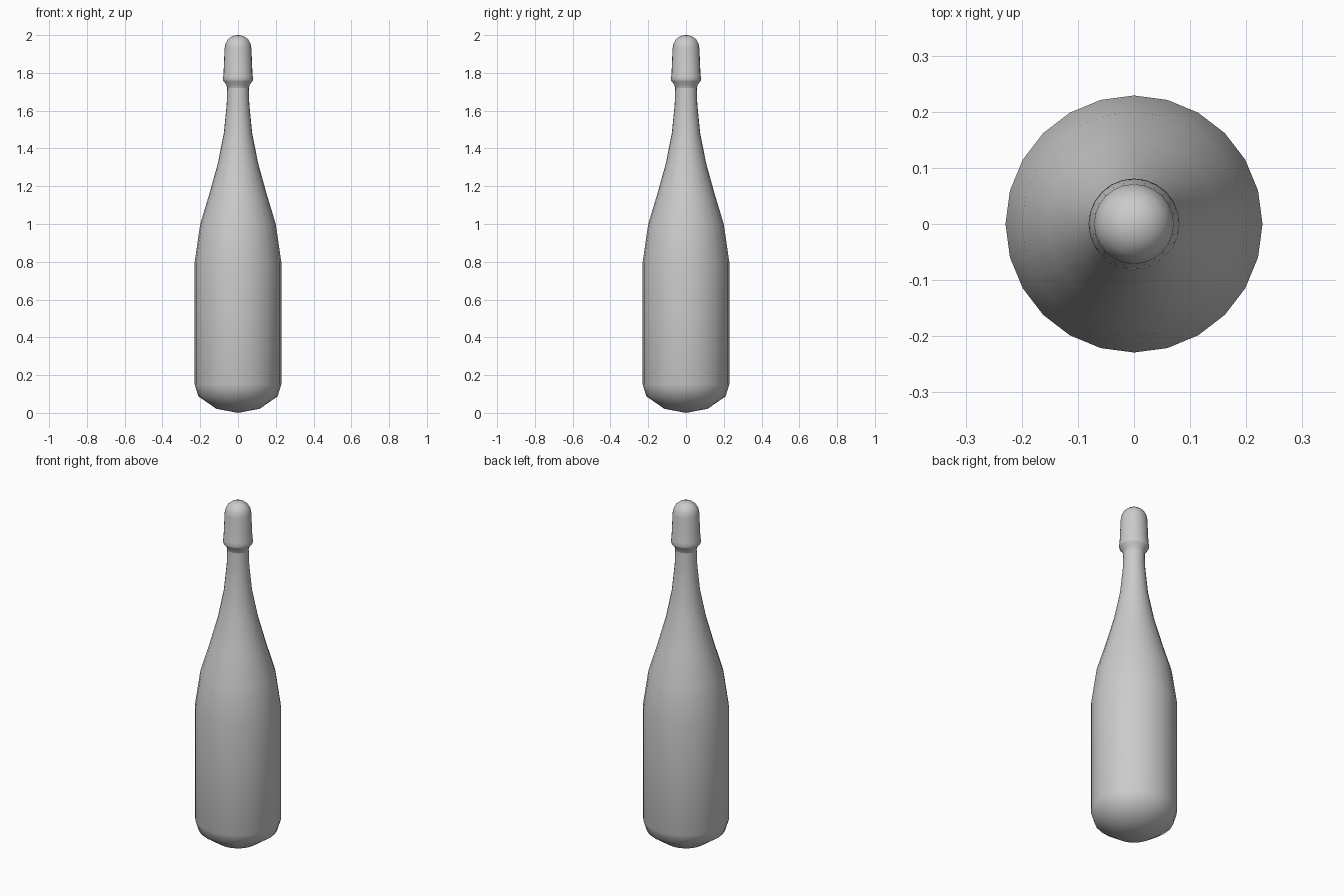
import bpy, bmesh
from math import radians
from mathutils import Matrix, Vector

cube = bpy.data.objects.get("Cube")
if cube:
    bpy.data.objects.remove(cube, do_unlink=True)

grey = bpy.data.materials.new("plain_grey")
grey.use_nodes = True
colour = (0.6, 0.6, 0.6, 1)
grey.diffuse_color = colour
grey.node_tree.nodes["Principled BSDF"].inputs["Base Color"].default_value = colour


def lathe(name, profile, sides):
    """Spin a (radius, height) profile around the z axis."""
    bm = bmesh.new()
    verts = [bm.verts.new((r, 0, z)) for r, z in profile]
    edges = [bm.edges.new(pair) for pair in zip(verts, verts[1:])]
    bmesh.ops.spin(bm, geom=verts + edges, cent=(0, 0, 0), axis=(0, 0, 1),
                   angle=radians(360), steps=sides, use_merge=True)
    bmesh.ops.remove_doubles(bm, verts=bm.verts, dist=0.0005)
    bmesh.ops.recalc_face_normals(bm, faces=bm.faces)
    mesh = bpy.data.meshes.new(name)
    bm.to_mesh(mesh)
    bm.free()
    mesh.materials.append(grey)
    obj = bpy.data.objects.new(name, mesh)
    bpy.context.collection.objects.link(obj)
    bpy.ops.object.select_all(action='DESELECT')
    obj.select_set(True)
    bpy.context.view_layer.objects.active = obj
    bpy.ops.object.shade_smooth_by_angle(angle=radians(60))
    return obj


# Body with rounded base, sloping shoulder and slim neck
lathe("bottle_body", [(0, 0), (0.115, 0.022), (0.21, 0.088), (0.229, 0.15),
                      (0.229, 0.8), (0.2, 1.0), (0.153, 1.155), (0.107, 1.32),
                      (0.075, 1.48), (0.06, 1.63), (0.057, 1.72)], 24)

# Flared lip and domed cap
lathe("bottle_cap", [(0.057, 1.72), (0.062, 1.738), (0.076, 1.755), (0.081, 1.768),
                     (0.077, 1.785), (0.071, 1.93), (0.066, 1.955), (0.054, 1.977),
                     (0.036, 1.991), (0.018, 1.998), (0, 2.0)], 24)
